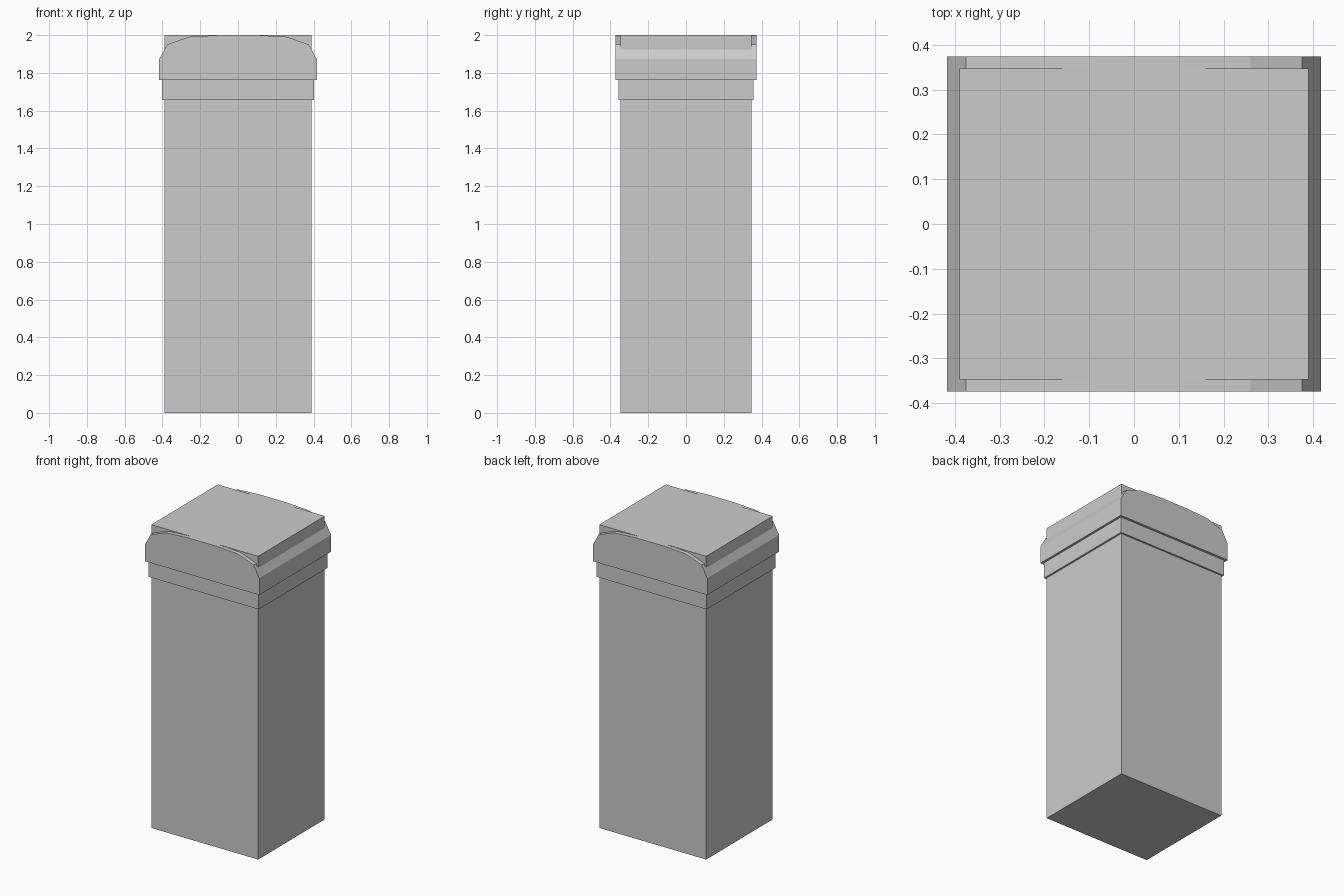
import bpy
import bmesh

cube = bpy.data.objects.get("Cube")
if cube:
    bpy.data.objects.remove(cube, do_unlink=True)

# Single plain grey material
grey = bpy.data.materials.new("plain_grey")
grey.use_nodes = True
colour = (0.6, 0.6, 0.6, 1.0)
grey.diffuse_color = colour
grey.node_tree.nodes["Principled BSDF"].inputs["Base Color"].default_value = colour


def extruded(name, profile, half_depth):
    """Solid made by extruding an x-z profile from front to back."""
    bm = bmesh.new()
    front = bm.faces.new([bm.verts.new((x, -half_depth, z)) for x, z in profile])
    result = bmesh.ops.extrude_face_region(bm, geom=[front], use_keep_orig=True)
    back = [g for g in result["geom"] if isinstance(g, bmesh.types.BMVert)]
    bmesh.ops.translate(bm, verts=back, vec=(0, 2 * half_depth, 0))
    bmesh.ops.recalc_face_normals(bm, faces=bm.faces)
    mesh = bpy.data.meshes.new(name)
    bm.to_mesh(mesh)
    bm.free()
    mesh.materials.append(grey)
    obj = bpy.data.objects.new(name, mesh)
    bpy.context.collection.objects.link(obj)
    return obj


def mirrored(half):
    """Complete a profile from its +x half, listed bottom to top."""
    return half + [(-x, z) for x, z in reversed(half)]


# Square post running the full height
extruded("post_shaft", mirrored([(0.39, 0), (0.39, 2.0)]), 0.347)

# Narrow band under the cap
extruded("collar", mirrored([(0.402, 1.657), (0.402, 1.765)]), 0.358)

# Cap with a faceted, gently arched top
cap_half = [(0.417, 1.762), (0.417, 1.873), (0.375, 1.95), (0.26, 1.991), (0.1, 2.0)]
extruded("arched_cap", mirrored(cap_half), 0.374)
